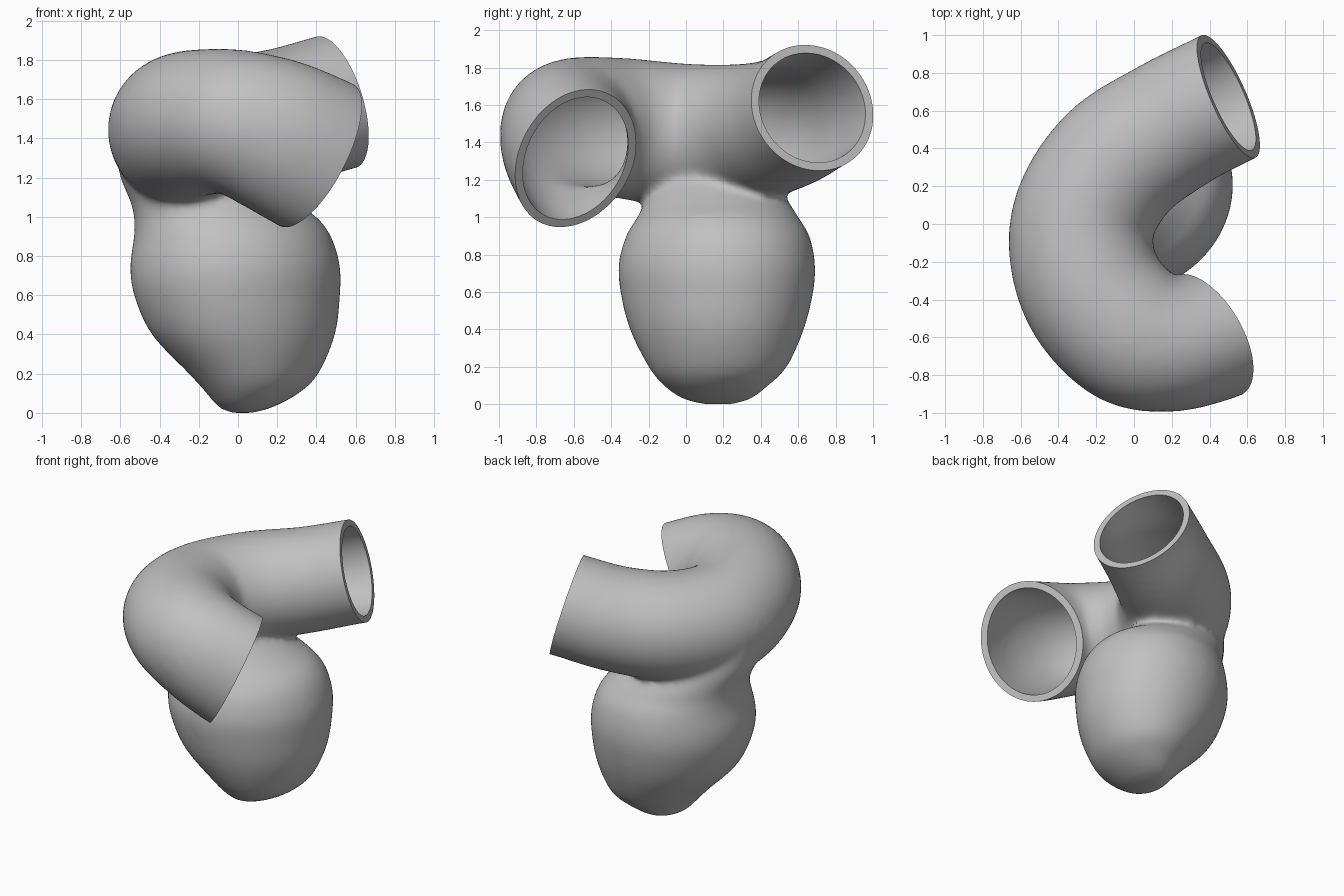
import bpy, bmesh
from math import sin, cos, pi
from mathutils import Vector

cube = bpy.data.objects.get("Cube")
if cube:
    bpy.data.objects.remove(cube)

WALL = 0.045
SIDES = 64

# Tube centre line: x, y, z, sideways radius, upright radius
TUBE = [(0.67, 0.76, 1.625, .355, .355), (0.5, 0.675, 1.585, .355, .35),
        (0.2, 0.52, 1.50, .36, .355), (-0.1, 0.31, 1.45, .375, .37),
        (-0.275, 0.0, 1.435, .38, .385), (-0.23, -0.33, 1.475, .385, .375),
        (-0.03, -0.57, 1.485, .385, .37), (0.18, -0.63, 1.42, .365, .395),
        (0.4, -0.595, 1.315, .35, .41), (0.58, -0.53, 1.22, .34, .41)]

# Sac cross-sections: z, min x, max x, min y, max y
SAC = [(0.0, -.04, .08, .09, .25), (.03, -.1, .18, -.02, .35),
       (.1, -.16, .31, -.12, .44), (.2, -.25, .41, -.2, .54),
       (.4, -.44, .495, -.3, .63), (.6, -.53, .52, -.35, .68),
       (.75, -.55, .52, -.36, .69), (.9, -.53, .475, -.32, .66),
       (1.0, -.53, .4, -.26, .6), (1.08, -.55, .28, -.22, .55),
       (1.2, -.6, .12, -.18, .46), (1.35, -.63, 0, -.12, .36)]

# Open ends: centre and facing
ENDS = [((0.5, 0.675, 1.585), (.885, .39, .27)),
        ((0.4, -0.595, 1.315), (.79, .43, -.43))]


def spline(rows, steps):
    """Sample a smooth curve through rows of any width."""
    pts = [Vector(r) for r in rows]
    pts = [2 * pts[0] - pts[1]] + pts + [2 * pts[-1] - pts[-2]]
    out = []
    for a, b, c, d in zip(pts, pts[1:], pts[2:], pts[3:]):
        for i in range(steps):
            t = i / steps
            out.append(b + (c - a) * t / 2 + (2 * a - 5 * b + 4 * c - d) * t ** 2 / 2
                       + (3 * b - a - 3 * c + d) * t ** 3 / 2)
    return out + [pts[-2]]


def loft(bm, rings):
    """Skin a list of (centre, side vector, up vector) ellipses."""
    loops = []
    for centre, u, v in rings:
        angles = [2 * pi * i / SIDES for i in range(SIDES)]
        loops.append([bm.verts.new(centre + u * cos(a) + v * sin(a)) for a in angles])
    faces = [bm.faces.new(loops[0]), bm.faces.new(loops[-1])]
    for p, q in zip(loops, loops[1:]):
        for i in range(SIDES):
            j = (i + 1) % SIDES
            faces.append(bm.faces.new((p[i], p[j], q[j], q[i])))
    bmesh.ops.recalc_face_normals(bm, faces=faces)


def make_object(name, bm):
    mesh = bpy.data.meshes.new(name)
    bm.to_mesh(mesh)
    bm.free()
    ob = bpy.data.objects.new(name, mesh)
    bpy.context.scene.collection.objects.link(ob)
    return ob


def apply_modifiers(ob):
    graph = bpy.context.evaluated_depsgraph_get()
    ob_mesh = bpy.data.meshes.new_from_object(ob.evaluated_get(graph))
    ob.modifiers.clear()
    ob.data = ob_mesh


def blended_body(name, inset):
    """Bent tube and sac fused into one soft solid."""
    bm = bmesh.new()
    path = spline(TUBE, 6)
    rings = []
    for i, p in enumerate(path):
        tangent = (path[min(i + 1, len(path) - 1)] - path[max(i - 1, 0)]).to_3d().normalized()
        side = tangent.cross(Vector((0, 0, 1))).normalized()
        up = side.cross(tangent)
        rings.append((p.to_3d(), side * (p[3] - inset), up * (p[4] - inset)))
    loft(bm, rings)

    rings = []
    for z, x0, x1, y0, y1 in spline(SAC, 4):
        z = max(z, 0) + inset * (1 - z)
        rx = max((x1 - x0) / 2 - inset, .01)
        ry = max((y1 - y0) / 2 - inset, .01)
        rings.append((Vector(((x0 + x1) / 2, (y0 + y1) / 2, z)),
                      Vector((rx, 0.04 * rx, 0)), Vector((0.04 * ry, ry, 0))))
    loft(bm, rings)

    ob = make_object(name, bm)
    remesh = ob.modifiers.new("fuse", 'REMESH')
    remesh.mode = 'VOXEL'
    remesh.voxel_size = 0.022
    smooth = ob.modifiers.new("soften", 'SMOOTH')
    smooth.factor = 0.5
    smooth.iterations = 14
    apply_modifiers(ob)
    return ob


def end_cutter(centre, facing):
    """Disc-shaped block that trims one open end flat."""
    n = Vector(facing).normalized()
    side = n.cross(Vector((0, 0, 1))).normalized()
    up = side.cross(n)
    bm = bmesh.new()
    loft(bm, [(Vector(centre) + n * d, side * .47, up * .47) for d in (0, .4)])
    return make_object("end_cutter", bm)


# Hollow the outer body and trim the two ends
body = blended_body("vessel_with_sac", 0)
helpers = [blended_body("hollow_cutter", WALL)] + [end_cutter(*e) for e in ENDS]
for helper in helpers:
    helper.hide_render = True
    cut = body.modifiers.new("cut", 'BOOLEAN')
    cut.operation = 'DIFFERENCE'
    cut.solver = 'EXACT'
    cut.object = helper
apply_modifiers(body)
for helper in helpers:
    bpy.data.objects.remove(helper)

# Plain grey finish
grey = bpy.data.materials.new("plain_grey")
grey.use_nodes = True
colour = (0.53, 0.53, 0.53, 1)
grey.diffuse_color = colour
grey.node_tree.nodes["Principled BSDF"].inputs["Base Color"].default_value = colour
body.data.materials.clear()
body.data.materials.append(grey)

bpy.ops.object.select_all(action='DESELECT')
body.select_set(True)
bpy.context.view_layer.objects.active = body
bpy.ops.object.shade_smooth_by_angle(angle=0.7)
